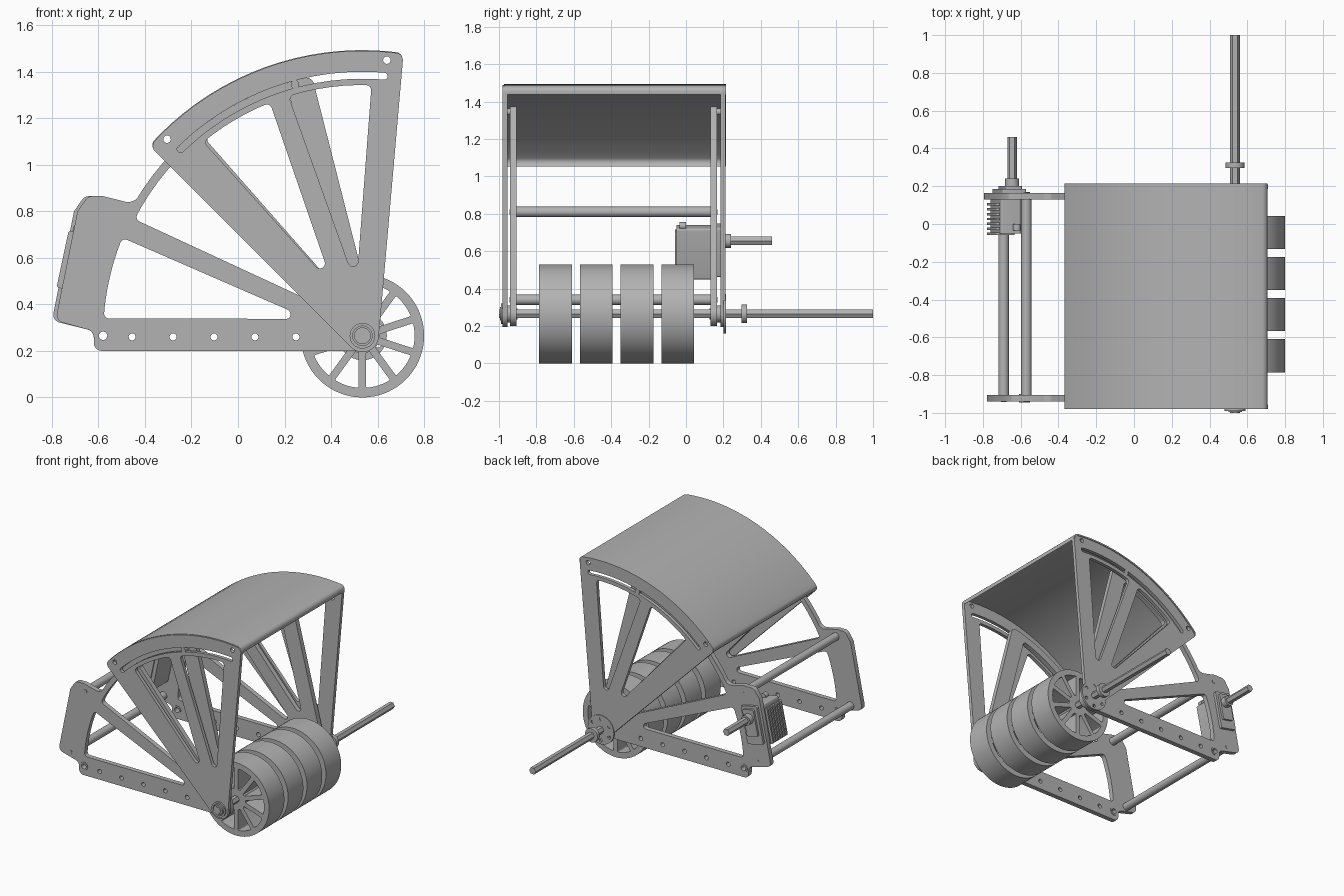
import bpy, math
from math import radians, degrees, sin, cos, asin, tan
from mathutils import Vector, Matrix

cube = bpy.data.objects.get("Cube")
if cube:
    bpy.data.objects.remove(cube)

PX, PZ = 0.535, 0.265          # main pivot
gray = bpy.data.materials.new("plain_gray")
gray.use_nodes = True
COLOR = (0.45, 0.45, 0.45, 1)
gray.diffuse_color = COLOR
gray.node_tree.nodes["Principled BSDF"].inputs["Base Color"].default_value = COLOR


def polar(r, a):
    return (PX + r * cos(radians(a)), PZ + r * sin(radians(a)))


def arc(r, a0, a1):
    n = max(1, round(abs(a1 - a0) / 3.2))
    return [polar(r, a0 + (a1 - a0) * i / n) for i in range(n + 1)]


def circle(x, z, r, n=32):
    return [(x + r * cos(math.tau * i / n), z + r * sin(math.tau * i / n)) for i in range(n)]


def rounded(points, r):
    """Fillet every sharp corner of a closed outline."""
    pts, out = [Vector(p) for p in points], []
    for i, p in enumerate(pts):
        a, b = pts[i - 1] - p, pts[(i + 1) % len(pts)] - p
        turn = math.pi - a.angle(b)
        if turn < radians(25):
            out.append(tuple(p))
            continue
        d = min(r * tan(turn / 2), 0.46 * a.length, 0.46 * b.length)
        s, e = p + a.normalized() * d, p + b.normalized() * d
        radius = d / tan(turn / 2)
        c = p + (a.normalized() + b.normalized()).normalized() * (radius / cos(turn / 2))
        u, v = s - c, e - c
        for k in range(7):
            t = k / 6
            w = (u * sin((1 - t) * turn) + v * sin(t * turn)) / sin(turn)
            out.append(tuple(c + w))
    return out


def window(a0, a1, w0, w1, r, inner=None):
    """Opening between two straight spokes under an arc."""
    top = arc(r, a0 + degrees(asin(w0 / r)), a1 - degrees(asin(w1 / r)))
    if inner:
        low = arc(inner, a1 - degrees(asin(w1 / inner)), a0 + degrees(asin(w0 / inner)))
    else:
        h = radians(a1 - a0) / 2
        low = [polar((w0 + w1) / 2 / sin(h), (a0 + a1) / 2)]
    return top + low


def plate(name, loops, y0, y1):
    """Extrude an outline with holes along y."""
    curve = bpy.data.curves.new(name, 'CURVE')
    curve.dimensions, curve.fill_mode = '2D', 'BOTH'
    curve.extrude = (y1 - y0) / 2
    for loop in loops:
        s = curve.splines.new('POLY')
        s.points.add(len(loop) - 1)
        for p, (x, z) in zip(s.points, loop):
            p.co = (x, z, 0, 1)
        s.use_cyclic_u = True
    temp = bpy.data.objects.new(name + "_temp", curve)
    bpy.context.scene.collection.objects.link(temp)
    bpy.context.view_layer.update()
    mesh = bpy.data.meshes.new_from_object(
        temp.evaluated_get(bpy.context.evaluated_depsgraph_get()))
    bpy.data.objects.remove(temp)
    mesh.transform(Matrix.Translation((0, (y0 + y1) / 2, 0)) @ Matrix.Rotation(radians(90), 4, 'X'))
    import bmesh
    bm = bmesh.new()
    bm.from_mesh(mesh)
    bmesh.ops.remove_doubles(bm, verts=bm.verts, dist=1e-5)
    bmesh.ops.recalc_face_normals(bm, faces=bm.faces)
    bm.to_mesh(mesh)
    bm.free()
    mesh.shade_smooth()
    mesh.set_sharp_from_angle(angle=radians(30))
    mesh.materials.clear()
    mesh.materials.append(gray)
    ob = bpy.data.objects.new(name, mesh)
    bpy.context.scene.collection.objects.link(ob)
    return ob


def rod(name, x, z, r, y0, y1, n=32):
    return plate(name, [circle(x, z, r, n)], y0, y1)


def block(name, x, z, w, h, y0, y1, tilt=-12):
    m = Matrix.Rotation(radians(tilt), 2)
    pts = [(-w, -h), (w, -h), (w, h), (-w, h)]
    pts = [tuple(Vector((x, z)) + m @ (Vector(p) / 2)) for p in pts]
    return plate(name, [rounded(pts, 0.012)], y0, y1)


# Swinging hood side plates
def hood_arc(r):
    d = degrees(asin(0.07 / r))
    return arc(r, 85 - d, 135 + d)


hood = rounded(arc(0.07, 225, 355) + hood_arc(1.225), 0.045)
hood_cuts = [rounded(window(85, 109, 0.055, 0.035, 1.078), 0.022),
             rounded(window(109, 132, 0.05, 0.05, 1.078), 0.022),
             rounded(arc(1.135, 84.5, 135) + arc(1.105, 135, 84.5), 0.015),
             circle(0.64, 1.45, 0.016), circle(-0.305, 1.11, 0.016)]

# Fixed frame side plates
rail_holes = [circle(-0.455 + 0.176 * i, 0.26, 0.015) for i in range(5)]
lower_window = arc(1.115, 157.8, 176.2) + [(0.225, 0.338), (0.225, 0.372)]
frame_cuts = [rounded(window(104, 131, 0.055, 0.045, 1.085), 0.022),
              rounded(window(131, 155, 0.045, 0.04, 1.1), 0.022),
              rounded(lower_window, 0.022), circle(-0.58, 0.265, 0.018)] + rail_holes


def frame(grow):
    edge = [(-0.47, 0.838), (-0.58, 0.865), (-0.645 - grow, 0.865), (-0.69 - grow, 0.80),
            (-0.785 - grow, 0.33), (-0.62, 0.285), (-0.62, 0.2)]
    return rounded(arc(0.065, 270, 374) + arc(1.135, 101, 149) + edge, 0.035)


for side, hood_y, frame_y, grow in (("front", -0.98, -0.94, 0.0), ("back", 0.185, 0.13, 0.015)):
    plate(side + "_hood_plate", [hood] + hood_cuts, hood_y, hood_y + 0.025)
    plate(side + "_frame_plate", [frame(grow)] + frame_cuts, frame_y, frame_y + 0.035)
    plate(side + "_rail_bushing", [circle(-0.58, 0.265, 0.03), circle(-0.58, 0.265, 0.018)],
          frame_y - 0.004, frame_y + 0.039)
    lo, hi = min(hood_y, frame_y), max(hood_y + 0.025, frame_y + 0.035)
    rod(side + "_slot_peg", 0.245, 1.345, 0.018, lo, hi)
    rod(side + "_pivot_bushing", PX, PZ, 0.045, lo + 0.005, hi - 0.005)

# Curved canopy sheet wrapped over the hood corners
outer = rounded([(PX, PZ)] + hood_arc(1.228), 0.045)
inner = rounded([(PX, PZ)] + hood_arc(1.217), 0.038)


def keep(pts):
    return [p for p in pts if math.dist(p, (PX, PZ)) > 1.1]


plate("canopy", [keep(outer) + keep(inner)[::-1]], -0.972, 0.215)

# Cross rods between the frame plates
rod("upper_cross_rod", -0.57, 0.81, 0.028, -0.925, 0.145)
rod("lower_cross_rod", -0.69, 0.34, 0.028, -0.925, 0.145)
for side, y0, y1 in (("front", -0.943, -0.92), ("back", 0.145, 0.168)):
    rod(side + "_upper_bolt", -0.57, 0.81, 0.014, y0, y1)
    rod(side + "_lower_bolt", -0.69, 0.34, 0.014, y0, y1)

# Axle, collars and hub
rod("axle", PX, PZ, 0.026, -1.0, 1.0, 6)
rod("axle_collar", PX, PZ, 0.05, 0.297, 0.325)
plate("front_bearing", [circle(PX, PZ, 0.055), circle(PX, PZ, 0.042)], -0.99, -0.975)
rod("front_bearing_core", PX, PZ, 0.036, -0.995, -0.975)
hub_holes = [circle(*polar(0.078, 60 * i + 30), 0.012, 16) for i in range(6)]
plate("back_hub_disc", [circle(PX, PZ, 0.105)] + hub_holes, 0.2, 0.215)

# Spoked wheels
wheel_cuts = [window(18 + 36 * i, 54 + 36 * i, 0.016, 0.016, 0.224, 0.075) for i in range(10)]
for i, y in enumerate((-0.785, -0.567, -0.35, -0.132)):
    plate(f"wheel_{i + 1}", [circle(PX, PZ, 0.265, 72)] + [rounded(c, 0.01) for c in wheel_cuts],
          y, y + 0.175)

# Drive motor on the back frame plate
MX, MZ = -0.68, 0.595
block("motor_body", MX, MZ, 0.11, 0.28, -0.05, 0.135)
for i in range(7):
    y = -0.058 + 0.026 * i
    block(f"motor_fin_{i + 1}", MX - 0.025, MZ - 0.01, 0.10, 0.25, y, y + 0.013)
block("motor_mount", MX + 0.02, MZ + 0.01, 0.13, 0.27, 0.16, 0.185)
block("motor_gear_cover", MX + 0.025, MZ + 0.03, 0.09, 0.19, 0.18, 0.2)
rod("motor_connector", -0.62, 0.735, 0.02, -0.035, 0.0)
rod("output_collar", -0.645, 0.655, 0.037, 0.195, 0.24)
rod("output_shaft", -0.645, 0.655, 0.026, 0.2, 0.46, 6)
